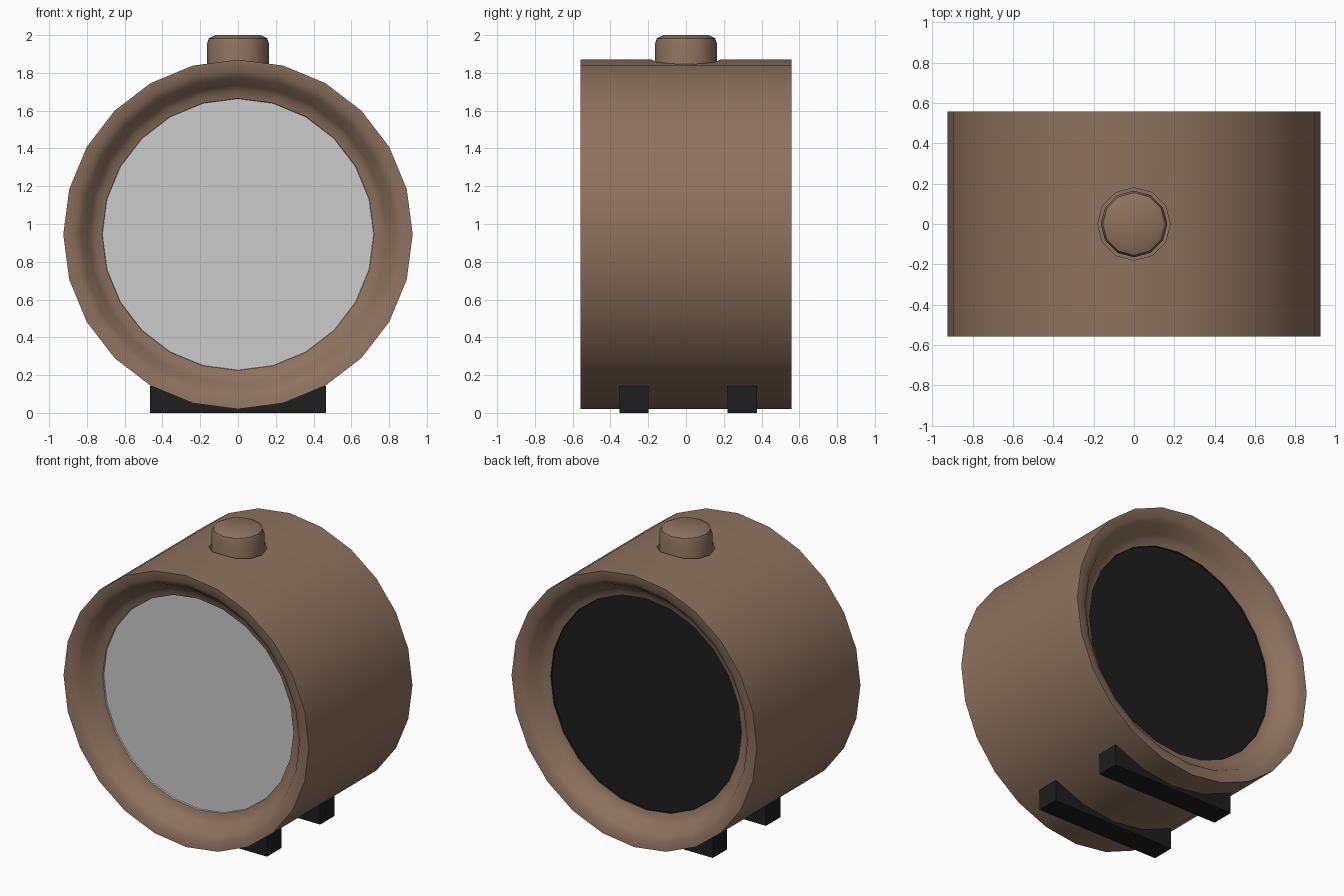
import bpy, bmesh, math

if "Cube" in bpy.data.objects:
    bpy.data.objects.remove(bpy.data.objects["Cube"])

def material(name, rgb):
    m = bpy.data.materials.new(name)
    m.diffuse_color = (*rgb, 1)
    m.use_nodes = True
    m.node_tree.nodes["Principled BSDF"].inputs["Base Color"].default_value = m.diffuse_color
    return m

BROWN = material("brown_wood", (0.27, 0.17, 0.115))
GREY = material("light_grey", (0.60, 0.60, 0.60))
BLACK = material("black", (0.013, 0.013, 0.013))

def lathe(name, profile, sides, axis, mats):
    """Closed solid of revolution from (radius, height) points."""
    bm = bmesh.new()
    rings = []
    for r, h in profile:
        ring = []
        for i in range(sides):
            a = 2 * math.pi * i / sides
            s, c = r * math.sin(a), r * math.cos(a)
            ring.append(bm.verts.new((s, h, c) if axis == 'Y' else (s, c, h)))
        rings.append(ring)
    for lo, hi in zip(rings, rings[1:]):
        for i in range(sides):
            j = (i + 1) % sides
            bm.faces.new((lo[i], lo[j], hi[j], hi[i]))
    bm.faces.new(rings[0])
    bm.faces.new(rings[-1])
    bmesh.ops.recalc_face_normals(bm, faces=bm.faces)
    me = bpy.data.meshes.new(name)
    bm.to_mesh(me)
    bm.free()
    ob = bpy.data.objects.new(name, me)
    bpy.context.collection.objects.link(ob)
    for m in mats:
        me.materials.append(m)
    return ob

def activate(ob):
    bpy.ops.object.select_all(action='DESELECT')
    ob.select_set(True)
    bpy.context.view_layer.objects.active = ob

def smooth(ob):
    activate(ob)
    bpy.ops.object.shade_smooth_by_angle(angle=math.radians(40))

# Drum body with dished rims front and back, recessed end faces
rim = [(0.718, -0.42), (0.72, -0.43), (0.76, -0.44), (0.79, -0.465),
       (0.83, -0.525), (0.87, -0.552), (0.925, -0.558)]
body = lathe("drum_body", rim + [(r, -y) for r, y in reversed(rim)], 24, 'Y',
             [BROWN, GREY, BLACK])
for p in body.data.polygons:
    if all(math.hypot(body.data.vertices[v].co.x, body.data.vertices[v].co.z) < 0.73
           for v in p.vertices):
        p.material_index = 1 if p.center.y < 0 else 2
body.location.z = 0.945

# Round socket for the button in the top of the drum
cutter = lathe("socket_cutter", [(0.18, 1.72), (0.18, 2.1)], 12, 'Z', [BROWN])
cutter.hide_render = True
cut = body.modifiers.new("socket", 'BOOLEAN')
cut.operation = 'DIFFERENCE'
cut.solver = 'EXACT'
cut.object = cutter
activate(body)
bpy.ops.object.modifier_apply(modifier=cut.name)
bpy.data.objects.remove(cutter)
smooth(body)

# Button with rounded top edge
button = lathe("top_button", [(0.165, 1.71), (0.165, 1.95), (0.155, 1.982), (0.12, 2.0)],
               12, 'Z', [BROWN])
smooth(button)

# Two foot bars
for name, y in (("front_foot", -0.275), ("back_foot", 0.298)):
    bpy.ops.mesh.primitive_cube_add(size=1, location=(0, y, 0.071))
    foot = bpy.context.object
    foot.name = name
    foot.scale = (0.93, 0.155, 0.142)
    foot.data.materials.append(BLACK)
